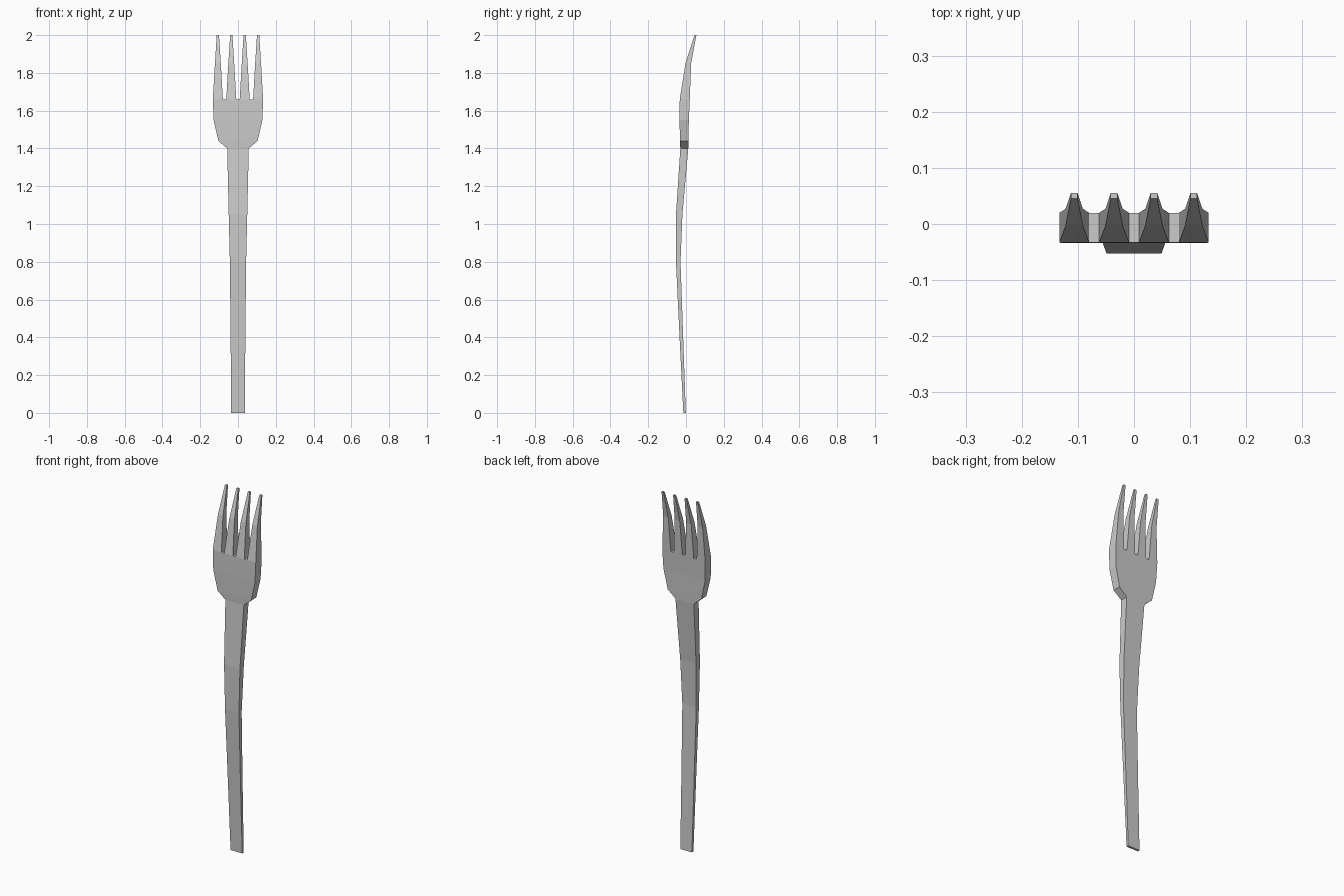
import bpy, bmesh

if "Cube" in bpy.data.objects:
    bpy.data.objects.remove(bpy.data.objects["Cube"])

# Sections (z, half width, front y, back y) of the handle and head
BODY = [(0.0, 0.036, -0.014, -0.001), (0.4, 0.039, -0.034, -0.015),
        (0.8, 0.043, -0.053, -0.029), (1.05, 0.049, -0.053, -0.019),
        (1.40, 0.057, -0.030, 0.012), (1.44, 0.104, -0.032, 0.013),
        (1.55, 0.129, -0.034, 0.015), (1.66, 0.133, -0.033, 0.020)]
# Sections of one tine above its root
TINE = [(1.66, 0.0265, -0.033, 0.020), (1.85, 0.0155, -0.003, 0.027),
        (2.0, 0.006, 0.045, 0.055)]
TINE_X = [-0.1065, -0.0355, 0.0355, 0.1065]

bm = bmesh.new()


def ring(section, cx=0.0):
    z, w, yf, yb = section
    return [bm.verts.new(p) for p in ((cx - w, yf, z), (cx + w, yf, z),
                                      (cx + w, yb, z), (cx - w, yb, z))]


def skin(a, b):
    for i in range(4):
        j = (i + 1) % 4
        bm.faces.new((a[i], a[j], b[j], b[i]))


# Handle and lower head
rings = [ring(s) for s in BODY[:-1]]
for a, b in zip(rings, rings[1:]):
    skin(a, b)
bm.faces.new(rings[0][::-1])

# Four tapering tines
roots = []
for cx in TINE_X:
    tine = [ring(s, cx) for s in TINE]
    for a, b in zip(tine, tine[1:]):
        skin(a, b)
    bm.faces.new(tine[-1])
    roots.append(tine[0])

# Upper head, joined to the tine roots, with flat floors between the tines
low = rings[-1]
front = [v for r in roots for v in (r[0], r[1])]
back = [v for r in roots for v in (r[3], r[2])]
bm.faces.new([low[0], low[1]] + front[::-1])
bm.faces.new([low[2], low[3]] + back)
bm.faces.new((low[1], low[2], back[-1], front[-1]))
bm.faces.new((low[3], low[0], front[0], back[0]))
for a, b in zip(roots, roots[1:]):
    bm.faces.new((a[1], b[0], b[3], a[2]))

bmesh.ops.recalc_face_normals(bm, faces=bm.faces[:])
mesh = bpy.data.meshes.new("fork")
bm.to_mesh(mesh)
bm.free()
bpy.context.collection.objects.link(bpy.data.objects.new("fork", mesh))
